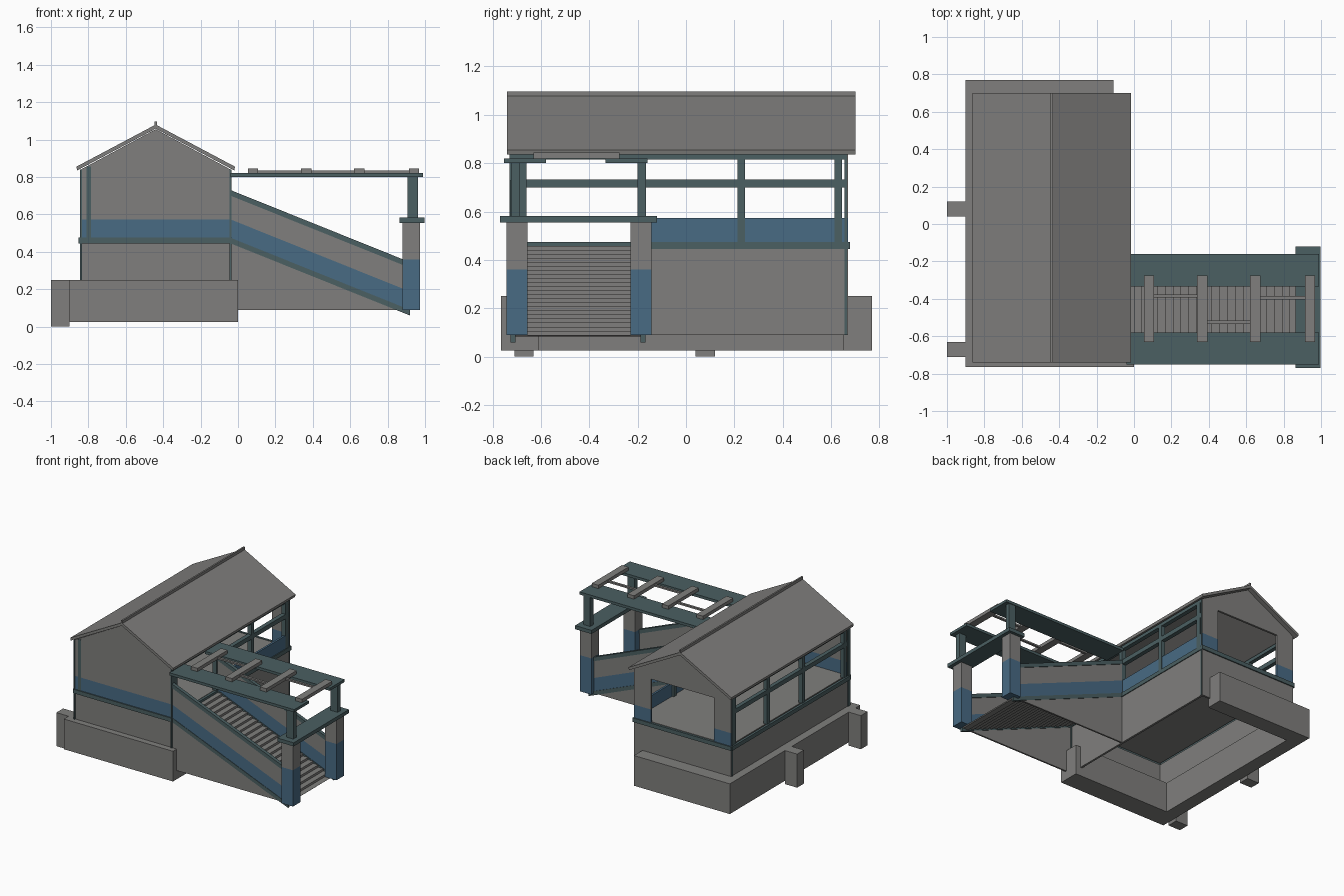
import bpy, bmesh

if "Cube" in bpy.data.objects:
    bpy.data.objects.remove(bpy.data.objects["Cube"])


def material(name, rgb):
    m = bpy.data.materials.new(name)
    m.diffuse_color = (*rgb, 1)
    m.use_nodes = True
    m.node_tree.nodes["Principled BSDF"].inputs["Base Color"].default_value = m.diffuse_color
    return m


GREY = material("concrete_grey", (0.215, 0.212, 0.205))
BLUE = material("blue_paint", (0.065, 0.145, 0.23))
TEAL = material("dark_teal_trim", (0.07, 0.115, 0.122))


def prism(name, pts, y0, y1, mat):
    """Extrude an x-z outline from y0 to y1."""
    bm = bmesh.new()
    face = bm.faces.new([bm.verts.new((x, y0, z)) for x, z in pts])
    ext = bmesh.ops.extrude_face_region(bm, geom=[face])
    for v in ext["geom"]:
        if isinstance(v, bmesh.types.BMVert):
            v.co.y = y1
    bmesh.ops.recalc_face_normals(bm, faces=bm.faces)
    me = bpy.data.meshes.new(name)
    bm.to_mesh(me)
    bm.free()
    me.materials.append(mat)
    ob = bpy.data.objects.new(name, me)
    bpy.context.collection.objects.link(ob)
    return ob


def box(name, x, y, z, mat):
    return prism(name, [(x[0], z[0]), (x[1], z[0]), (x[1], z[1]), (x[0], z[1])], y[0], y[1], mat)


# Main dimensions
W, E = -0.84, -0.04          # west and east wall planes
F, B = -0.725, 0.67          # front and back wall planes
T = 0.015                    # wall thickness
RIDGE = (W + E) / 2
GROUND, TRIM, FLOOR, BAND, EAVE, APEX = 0.09, 0.445, 0.475, 0.573, 0.84, 1.055

# U-shaped plinth and its two piers
box("plinth_front", (-0.9, 0), (-0.765, -0.61), (0.025, 0.25), GREY)
box("plinth_back", (-0.9, -0.11), (0.65, 0.77), (0.025, 0.25), GREY)
box("plinth_west", (-0.9, -0.8), (-0.61, 0.65), (0.025, 0.25), GREY)
for i, y in enumerate((-0.67, 0.08)):
    box(f"plinth_pier_{i}", (-1, -0.9), (y - 0.04, y + 0.04), (0, 0.25), GREY)

# Lower walls, floor and the trim around it
box("lower_wall_front", (W, E), (F + 0.005, F + T), (GROUND, TRIM), GREY)
box("lower_wall_back", (W, E), (B - T, B), (GROUND, TRIM), GREY)
box("lower_wall_west", (W, W + T), (F + T, B - T), (GROUND, TRIM), GREY)
box("lower_wall_east", (E - T, E), (F + T, B - T), (GROUND, TRIM), GREY)
box("floor", (W + T, E - T), (F + T, B - T), (TRIM + 0.01, FLOOR), GREY)
for name, y in (("front", F), ("back", B)):
    box(f"floor_trim_{name}", (W - 0.006, E + 0.006), (y - 0.008, y + 0.008), (TRIM, FLOOR), TEAL)
for name, x in (("west", W), ("east", E)):
    box(f"floor_trim_{name}", (x - 0.012, x + 0.006), (F, B), (TRIM, FLOOR), TEAL)

# Front gable wall: blue band below, grey above
box("front_wall_band", (W, E), (F, F + T), (FLOOR, BAND), BLUE)
prism("front_gable", [(W, BAND), (E, BAND), (E, EAVE), (RIDGE, APEX), (W, EAVE)], F, F + T, GREY)

# Back gable wall around a wide opening
OW, OE, OT = -0.70, -0.18, 0.80
for name, x in (("west", (W, OW)), ("east", (OE, E))):
    box(f"back_wall_band_{name}", x, (B - T, B), (FLOOR, BAND), BLUE)
    box(f"back_wall_{name}", x, (B - T, B), (BAND, OT), GREY)
prism("back_gable", [(W, OT), (E, OT), (E, EAVE), (RIDGE, APEX), (W, EAVE)], B - T, B, GREY)

# Blue parapet along the east side
box("east_parapet", (E - T, E), (-0.18, B - T), (FLOOR, BAND), BLUE)

# Side posts, rails and eave beams
for name, x in (("west", (W, W + 0.03)), ("east", (E - 0.03, E + 0.002))):
    for i, y in enumerate((-0.675, -0.185, 0.228, 0.63)):
        box(f"{name}_post_{i}", x, (y - 0.016, y + 0.016), (FLOOR, EAVE), TEAL)
    start = F + T if name == "west" else -0.2
    box(f"{name}_rail", x, (start, B - T), (0.70, 0.733), TEAL)
    box(f"{name}_eave_beam", x, (F + T, B - T), (0.815, EAVE), TEAL)
for i, x in enumerate((W, E)):
    for j, y in enumerate((F, B)):
        box(f"corner_post_{i}{j}", (x - 0.005, x + 0.005), (y - 0.005, y + 0.02 * (1 - 2 * j) + 0.005),
            (GROUND, EAVE), TEAL)
box("front_wall_post", (-0.81, -0.785), (F - 0.004, F + 0.02), (FLOOR, 0.855), TEAL)

# Pitched roof with ridge cap
for name, s in (("west", -1), ("east", 1)):
    x = RIDGE + s * 0.42
    prism(f"roof_{name}", [(RIDGE, 1.058), (x, 0.835), (x + s * 0.004, 0.855), (RIDGE, 1.08)],
          -0.74, 0.70, GREY)
box("ridge_cap", (RIDGE - 0.006, RIDGE + 0.006), (-0.74, 0.70), (1.06, 1.097), GREY)

# Stairs: a thin folded sheet of treads and risers
STEPS, END = 23, 0.918
run, rise = (END - E) / STEPS, (FLOOR - GROUND) / STEPS
top = []
for i in range(STEPS):
    z = FLOOR - rise * (i + 1)
    top += [(E + run * i, z + rise), (E + run * i, z), ]
top.append((END, GROUND))
under = [(x - 0.006, z - 0.006) for x, z in reversed(top)]
prism("stairs", top + under, -0.71, -0.18, GREY)

# Sloped stair walls, built as stacked strips that follow the flight
SLOPE = -rise / run


def strip(name, lo, hi, x1, y, half, mat):
    d = SLOPE * (x1 - E)
    prism(name, [(E, FLOOR + lo), (x1, FLOOR + d + lo), (x1, FLOOR + d + hi), (E, FLOOR + hi)],
          y - half, y + half, mat)


for name, y in (("front", -0.715), ("rear", -0.178)):
    prism(f"stair_skirt_{name}", [(E, GROUND), (0.86, GROUND), (E, TRIM)], y - 0.006, y + 0.006, GREY)
    strip(f"stair_trim_{name}", -0.03, 0, 0.92, y, 0.01, TEAL)
    strip(f"stair_wall_band_{name}", 0, 0.098, 0.89, y, 0.007, BLUE)
    strip(f"stair_wall_{name}", 0.098, 0.225, 0.89, y, 0.007, GREY)
    strip(f"stair_handrail_{name}", 0.225, 0.255, 0.89, y, 0.013, TEAL)

# Gate pillars, lintel, upper posts and canopy plates
for name, y, py, cy in (("front", (-0.743, -0.655), -0.705, (-0.752, -0.58)),
                        ("rear", (-0.23, -0.142), -0.183, (-0.333, -0.16))):
    box(f"gate_pillar_base_{name}", (0.88, 0.973), y, (GROUND, 0.36), BLUE)
    box(f"gate_pillar_{name}", (0.88, 0.973), y, (0.36, 0.557), GREY)
    box(f"canopy_post_{name}", (0.905, 0.962), (py - 0.018, py + 0.018), (0.58, 0.802), TEAL)
    box(f"canopy_plate_{name}", (E, 0.99), cy, (0.80, 0.82), TEAL)
box("gate_lintel", (0.863, 0.998), (-0.77, -0.12), (0.555, 0.582), TEAL)

# Canopy slats and the thin rods joining them
slats = (0.08, 0.365, 0.648, 0.942)
for i, x in enumerate(slats):
    box(f"canopy_slat_{i}", (x - 0.027, x + 0.027), (-0.63, -0.275), (0.82, 0.845), GREY)
for i, y in enumerate((-0.385, -0.525, -0.395)):
    box(f"canopy_rod_{i}", (slats[i], slats[i + 1]), (y - 0.009, y + 0.009), (0.822, 0.834), GREY)
